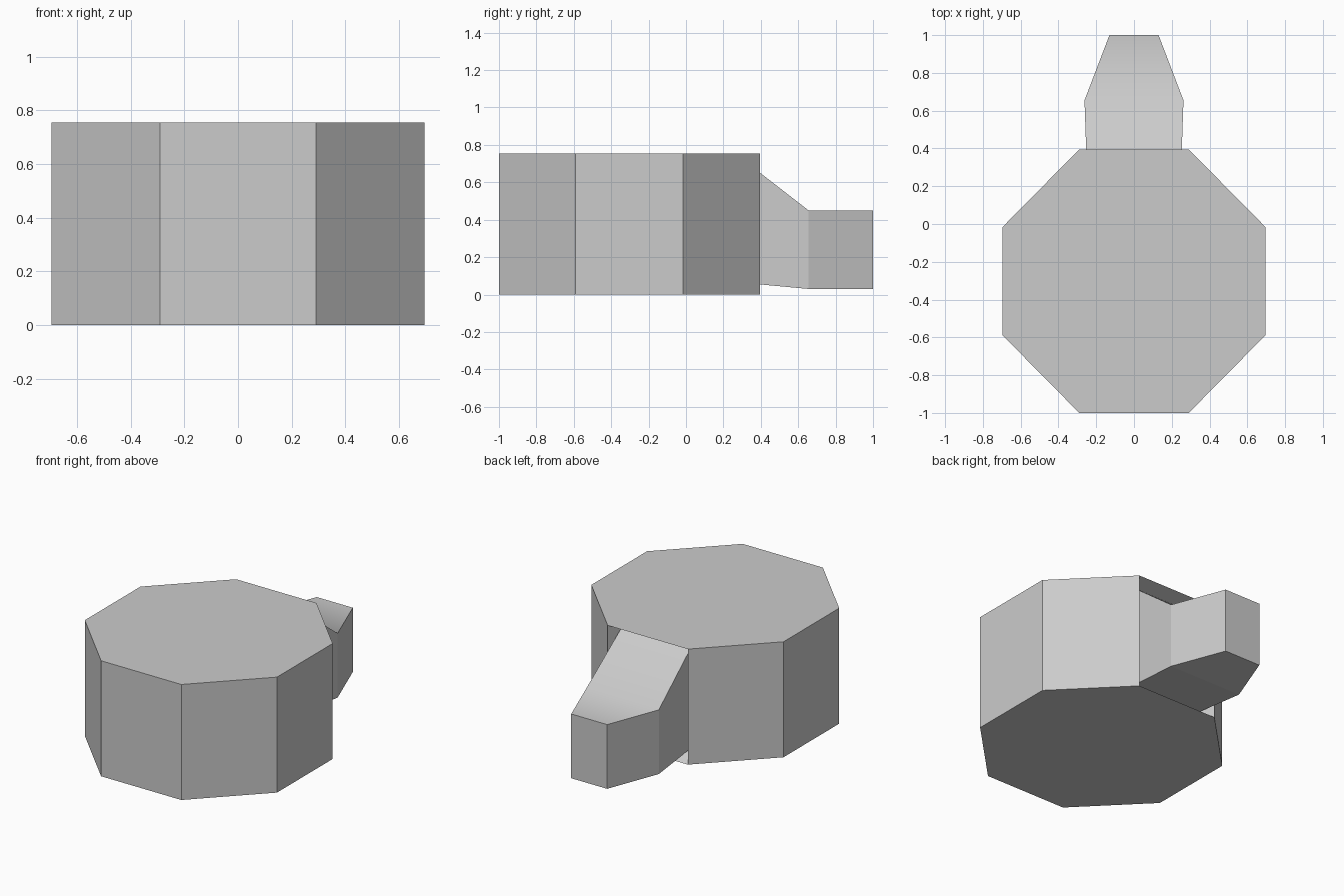
import bpy, bmesh

if "Cube" in bpy.data.objects:
    bpy.data.objects.remove(bpy.data.objects["Cube"])


def make_object(name, bm):
    bmesh.ops.recalc_face_normals(bm, faces=bm.faces)
    mesh = bpy.data.meshes.new(name)
    bm.to_mesh(mesh)
    bm.free()
    obj = bpy.data.objects.new(name, mesh)
    bpy.context.collection.objects.link(obj)
    return obj


def rectangle(bm, y, half, low, high):
    return [bm.verts.new((x, y, z)) for x, z in
            ((-half, low), (half, low), (half, high), (-half, high))]


def bridge(bm, a, b):
    return [bm.faces.new((a[i], a[(i + 1) % 4], b[(i + 1) % 4], b[i])) for i in range(4)]


HEIGHT = 0.755
BACK = 0.395

# Octagonal body, with the back side left open for the recess
half_outline = [(0.29, -1.0), (0.695, -0.59), (0.695, -0.015), (0.29, BACK)]
outline = half_outline + [(-x, y) for x, y in reversed(half_outline)]
bm = bmesh.new()
bottom = [bm.verts.new((x, y, 0)) for x, y in outline]
top = [bm.verts.new((x, y, HEIGHT)) for x, y in outline]
bm.faces.new(bottom)
bm.faces.new(top)
for i in range(8):
    j = (i + 1) % 8
    if i != 3:
        bm.faces.new((bottom[i], bottom[j], top[j], top[i]))

# Shallow recess in the back side, continuing outward as the tapered spout
rings = [[bottom[4], bottom[3], top[3], top[4]]]
for section in ((0.30, 0.25, 0.063, 0.725),
                (0.655, 0.262, 0.03, 0.45),
                (1.0, 0.13, 0.03, 0.45)):
    rings.append(rectangle(bm, *section))
for k in range(3):
    faces = bridge(bm, rings[k], rings[k + 1])
    if k:
        faces[2].smooth = True
bm.faces.new(rings[-1])
make_object("body_with_spout", bm)
